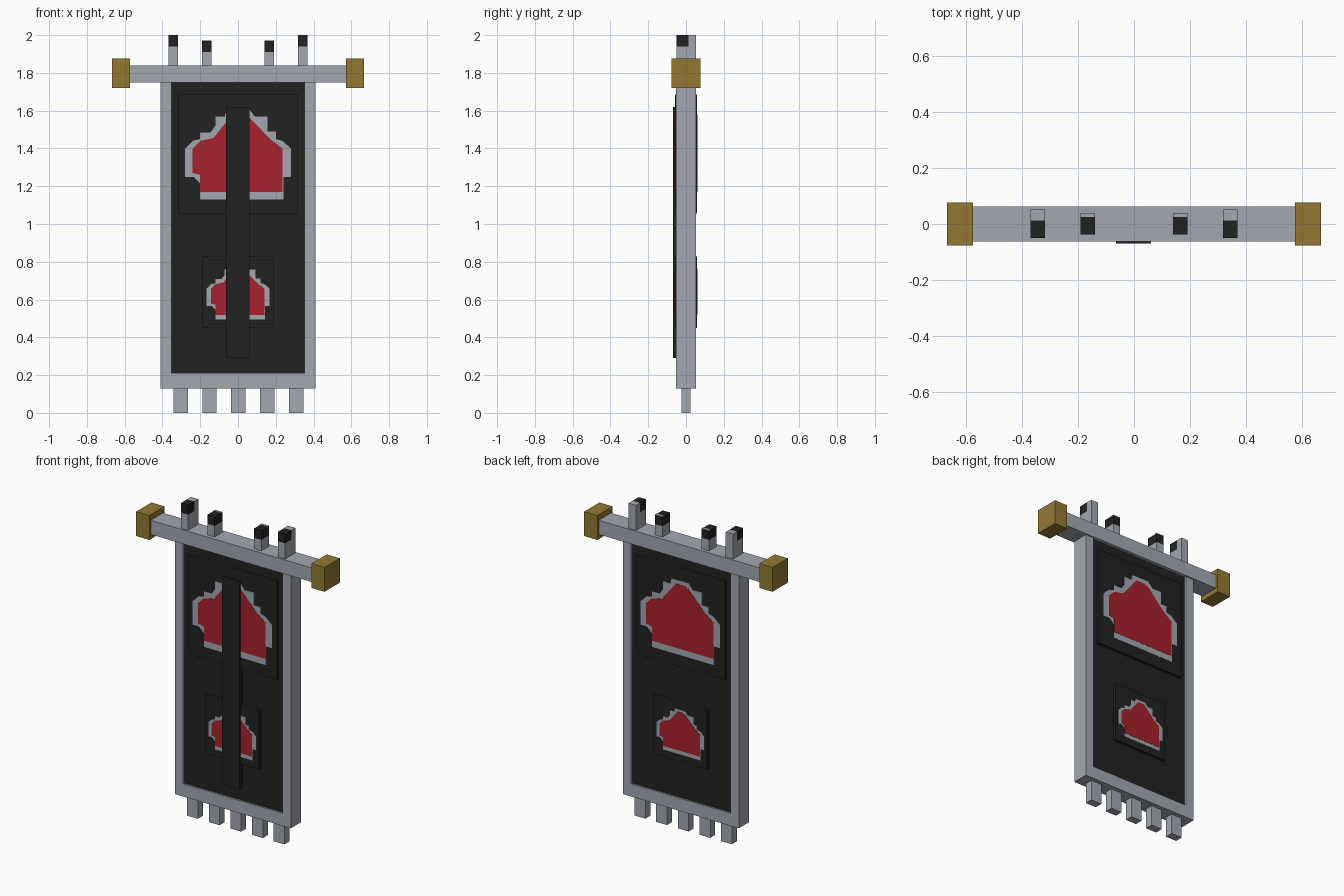
import bpy
import bmesh

if "Cube" in bpy.data.objects:
    bpy.data.objects.remove(bpy.data.objects["Cube"], do_unlink=True)


def make_material(name, rgb):
    linear = [((c / 255 + 0.055) / 1.055) ** 2.4 for c in rgb]
    mat = bpy.data.materials.new(name)
    mat.use_nodes = True
    mat.diffuse_color = (*linear, 1)
    mat.node_tree.nodes["Principled BSDF"].inputs["Base Color"].default_value = (*linear, 1)
    return mat


STEEL = make_material("steel grey", (163, 167, 176))
CLOTH = make_material("black cloth", (34, 34, 34))
RED = make_material("emblem red", (168, 33, 44))
GOLD = make_material("dull gold", (147, 121, 52))


def finish(name, bm, mat):
    bmesh.ops.recalc_face_normals(bm, faces=bm.faces)
    mesh = bpy.data.meshes.new(name)
    bm.to_mesh(mesh)
    bm.free()
    mesh.materials.append(mat)
    obj = bpy.data.objects.new(name, mesh)
    bpy.context.collection.objects.link(obj)
    return obj


def box(name, mat, xs, ys, zs):
    """Box spanning the given low and high limits on each axis."""
    bm = bmesh.new()
    bmesh.ops.create_cube(bm, size=1)
    for v in bm.verts:
        for axis, (low, high) in enumerate((xs, ys, zs)):
            v.co[axis] = high if v.co[axis] > 0 else low
    return finish(name, bm, mat)


def plate(name, mat, outline, scale, z, y, side, thickness):
    """Thin flat shape lying on the front (-1) or back (1) surface."""
    bm = bmesh.new()
    verts = [bm.verts.new((-side * px * scale, side * y, z + pz * scale)) for px, pz in outline]
    face = bm.faces.new(verts)
    grown = bmesh.ops.extrude_face_region(bm, geom=[face])
    for v in grown["geom"]:
        if isinstance(v, bmesh.types.BMVert):
            v.co.y += side * thickness
    return finish(name, bm, mat)


# Crossbar with end caps
box("crossbar", STEEL, (-0.575, 0.575), (-0.062, 0.062), (1.75, 1.84))
for side, label in ((-1, "right"), (1, "left")):
    box(label + "_end_cap", GOLD, sorted((side * 0.573, side * 0.666)),
        (-0.077, 0.077), (1.72, 1.876))
    # Frame upright
    box(label + "_frame_post", STEEL, sorted((side * 0.352, side * 0.41)),
        (-0.052, 0.052), (0.13, 1.75))

# Frame bottom and cloth panel
box("frame_bottom", STEEL, (-0.352, 0.352), (-0.052, 0.052), (0.13, 0.21))
box("cloth_panel", CLOTH, (-0.352, 0.352), (-0.04, 0.04), (0.21, 1.75))

# Fringe blocks along the bottom
for i in range(5):
    x = (i - 2) * 0.153 + 0.002
    box(f"fringe_{i + 1}", STEEL, (x - 0.038, x + 0.038), (-0.025, 0.025), (0, 0.13))

# Hanging pegs: outer ones have dark front tips, inner ones dark tops
for side, label in ((-1, "right"), (1, "left")):
    x = side * 0.343
    xs = (x - 0.026, x + 0.026)
    box(label + "_outer_peg", STEEL, xs, (-0.05, 0.052), (1.84, 1.94))
    box(label + "_outer_peg_back", STEEL, xs, (0.012, 0.052), (1.94, 2.0))
    box(label + "_outer_peg_tip", CLOTH, xs, (-0.05, 0.012), (1.94, 2.0))
    x = side * 0.165
    xs = (x - 0.026, x + 0.026)
    box(label + "_inner_peg", STEEL, xs, (-0.037, 0.04), (1.84, 1.91))
    box(label + "_inner_peg_tip", CLOTH, xs, (-0.037, 0.04), (1.91, 1.968))
    box(label + "_inner_peg_edge", STEEL, xs, (0.025, 0.04), (1.968, 1.971))

# Emblem outlines, measured from the bottom centre of their patch
BORDER = [(-.20, .075), (.24, .075), (.24, .195), (.28, .195), (.28, .345), (.235, .385),
          (.20, .395), (.20, .435), (.155, .435), (.155, .515), (.09, .515), (.06, .55),
          (-.06, .55), (-.07, .515), (-.12, .515), (-.12, .465), (-.145, .43), (-.20, .43),
          (-.20, .395), (-.24, .385), (-.28, .345), (-.28, .195), (-.235, .195), (-.20, .16)]
FIELD = [(-.20, .115), (.235, .115), (.235, .345), (.17, .395), (.06, .51), (.03, .525),
         (-.03, .525), (-.07, .475), (-.13, .40), (-.20, .385), (-.24, .345), (-.24, .215),
         (-.20, .205)]

# Raised patches with an emblem on both sides
for label, scale, z in (("upper", 1.0, 1.055), ("lower", 0.6, 0.45)):
    half = 0.315 * scale
    box(label + "_patch", CLOTH, (-half, half), (-0.057, 0.057), (z, z + 2 * half))
    for side, face in ((-1, "front"), (1, "back")):
        plate(f"{label}_{face}_emblem_border", STEEL, BORDER, scale, z, 0.056, side, 0.0025)
        plate(f"{label}_{face}_emblem_field", RED, FIELD, scale, z, 0.056, side, 0.004)

# Vertical strap over the front
box("front_strap", CLOTH, (-0.064, 0.06), (-0.07, -0.03), (0.29, 1.62))
